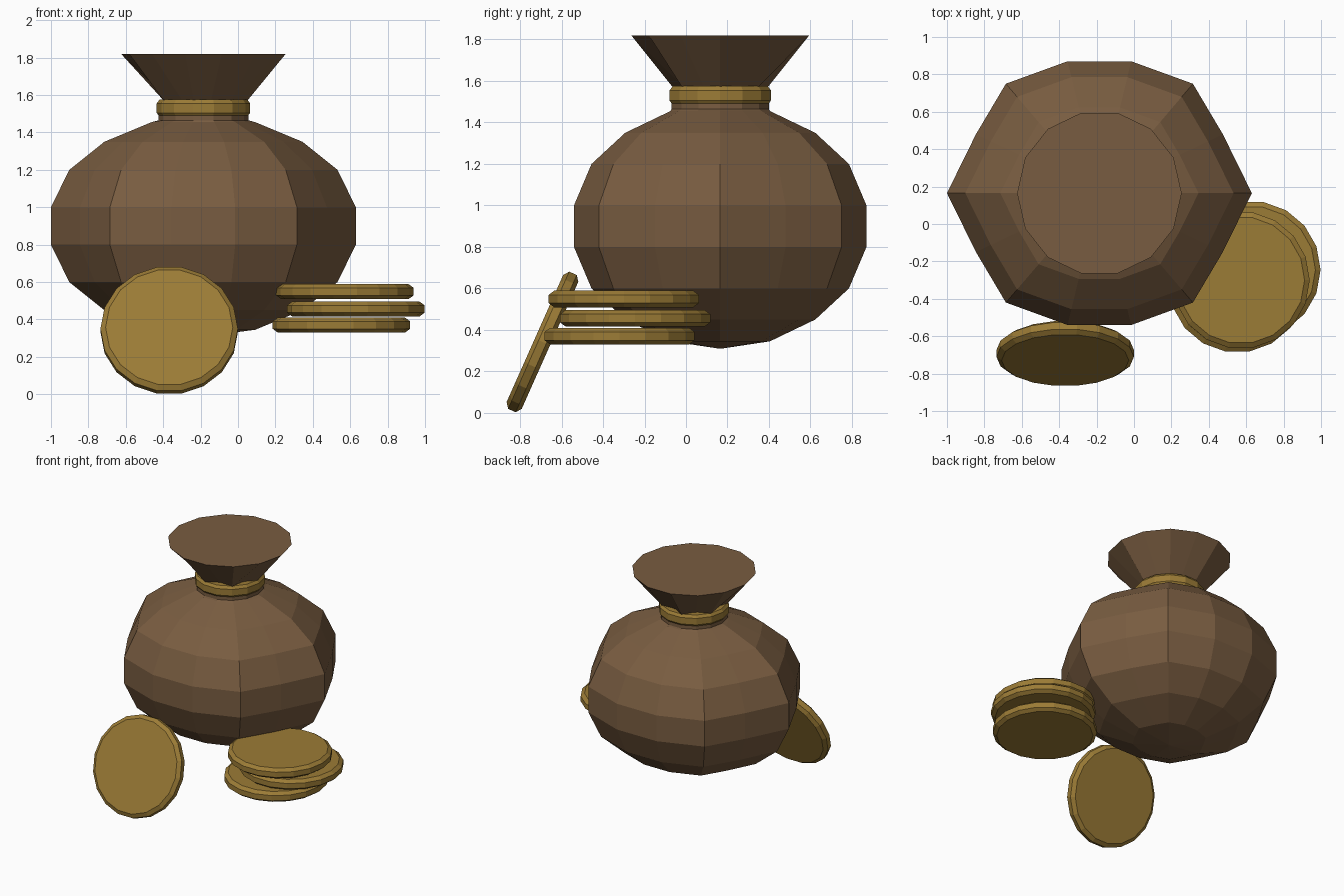
import bpy, bmesh
from math import sin, cos, pi, radians

if "Cube" in bpy.data.objects:
    bpy.data.objects.remove(bpy.data.objects["Cube"])

BAG = (-0.185, 0.165)


def material(name, rgb):
    m = bpy.data.materials.new(name)
    m.diffuse_color = (*rgb, 1)
    m.use_nodes = True
    m.node_tree.nodes["Principled BSDF"].inputs["Base Color"].default_value = m.diffuse_color
    return m


brown = material("brown_cloth", (0.19, 0.108, 0.052))
gold = material("gold", (0.33, 0.20, 0.037))


def loft(name, rings, mat, loc=(0, 0, 0), rot=(0, 0, 0), closed=False):
    """Skin a list of equal-length point rings; cap the ends or close the loop."""
    bm = bmesh.new()
    loops = [[bm.verts.new(p) for p in ring] for ring in rings]
    pairs = list(zip(loops, loops[1:]))
    if closed:
        pairs.append((loops[-1], loops[0]))
    n = len(loops[0])
    for a, b in pairs:
        for i in range(n):
            j = (i + 1) % n
            bm.faces.new((a[i], a[j], b[j], b[i]))
    if not closed:
        bm.faces.new(loops[0][::-1])
        bm.faces.new(loops[-1])
    bmesh.ops.recalc_face_normals(bm, faces=bm.faces)
    me = bpy.data.meshes.new(name)
    bm.to_mesh(me)
    bm.free()
    me.materials.append(mat)
    ob = bpy.data.objects.new(name, me)
    ob.location, ob.rotation_euler = loc, rot
    bpy.context.collection.objects.link(ob)
    return ob


def circle(r, z, n, r2=None):
    """Regular ring; r2 gives every second point another radius (pleats)."""
    out = []
    for i in range(n):
        q = r2 if r2 and i % 2 else r
        out.append((q * cos(2 * pi * i / n), q * sin(2 * pi * i / n), z))
    return out


# Sack body: 14-sided outline with pointed left and right ends
quarter = [(0.66, 0.315), (0.50, 0.585), (0.17, 0.705)]
outline = ([(0.815, 0)] + quarter + [(-x, y) for x, y in quarter[::-1]]
           + [(-0.815, 0)] + [(-x, -y) for x, y in quarter]
           + [(x, -y) for x, y in quarter[::-1]])
levels = [(0.31, 0.01), (0.345, 0.34), (0.45, 0.65), (0.60, 0.88), (0.80, 1),
          (1.00, 1), (1.20, 0.88), (1.35, 0.65), (1.455, 0.34)]
rings = [[(x * s, y * s, z) for x, y in outline] for z, s in levels]
rings += [circle(0.24, 1.465, 14), circle(0.24, 1.50, 14)]
loft("sack_body", rings, brown, (*BAG, 0))

# Gathered mouth flaring out of the tie
loft("sack_mouth", [circle(0.20, 1.49, 14, 0.17), circle(0.235, 1.57, 14, 0.18),
                    circle(0.44, 1.82, 14)], brown, (*BAG, 0))

# Tie ring around the neck
tie = [(0.19, 1.485), (0.235, 1.485), (0.25, 1.505),
       (0.25, 1.555), (0.235, 1.575), (0.19, 1.575)]
loft("neck_tie", [circle(r, z, 14) for r, z in tie], gold, (*BAG, 0), closed=True)


# Coins: bevelled 18-sided discs
def coin(name, loc, tilt=0):
    prof = [(0.34, -0.04), (0.3675, -0.02), (0.3675, 0.02), (0.34, 0.04)]
    loft(name, [circle(r, z, 18) for r, z in prof], gold, loc, (radians(tilt), 0, 0))


coin("leaning_coin", (-0.368, -0.692, 0.342), 66)
coin("stack_coin_bottom", (0.553, -0.32, 0.37))
coin("stack_coin_middle", (0.63, -0.245, 0.456))
coin("stack_coin_top", (0.572, -0.30, 0.549))
